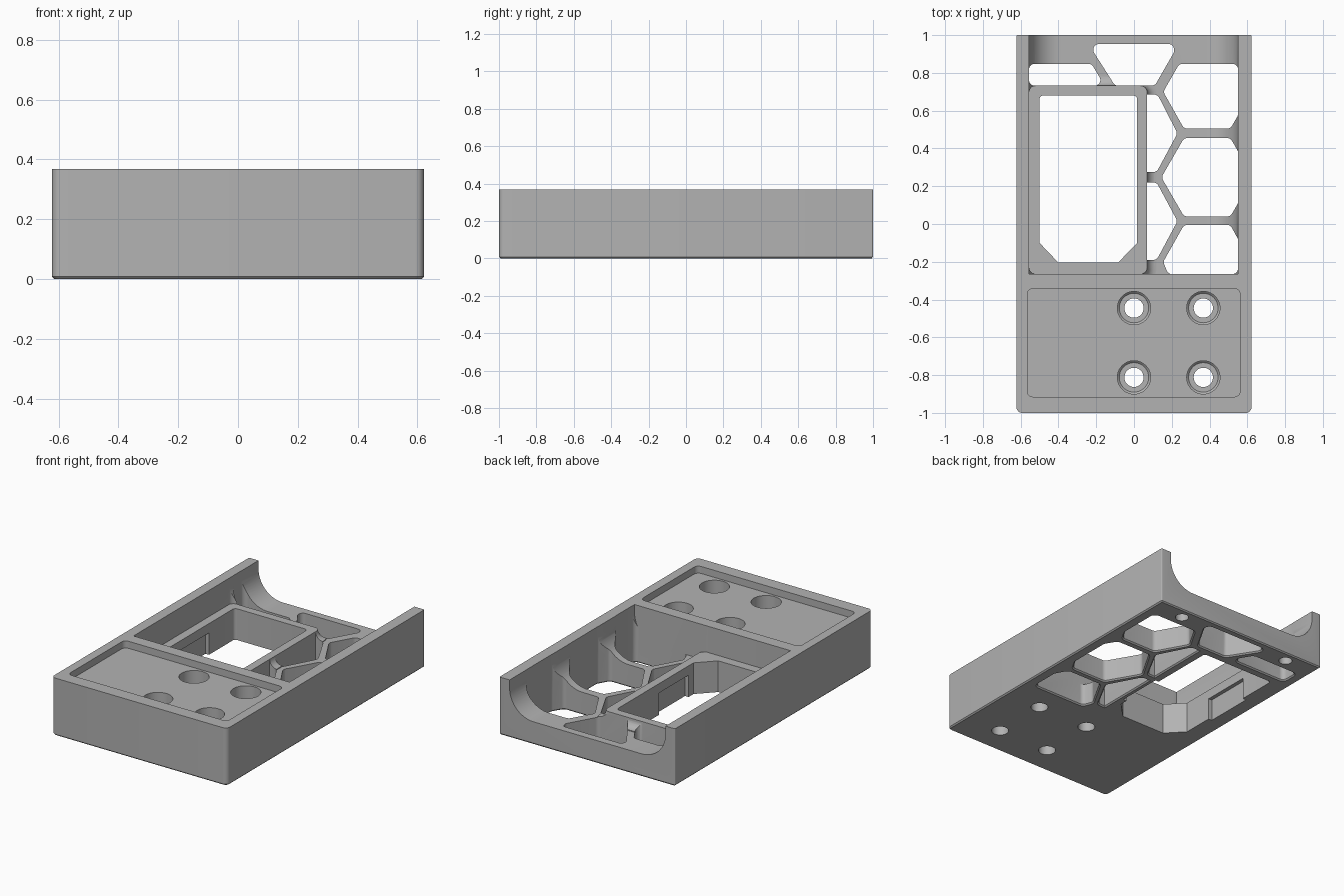
import bpy, bmesh, math
from mathutils import Vector

if "Cube" in bpy.data.objects:
    bpy.data.objects.remove(bpy.data.objects["Cube"])


def rounded(points, radii, steps=6):
    """Counter-clockwise outline with tangent-arc corners."""
    out = []
    n = len(points)
    if not isinstance(radii, (list, tuple)):
        radii = [radii] * n
    for i, r in enumerate(radii):
        p = Vector(points[i])
        a = (Vector(points[i - 1]) - p)
        b = (Vector(points[(i + 1) % n]) - p)
        if r <= 0:
            out.append(p)
            continue
        half = a.angle(b) / 2
        t = min(r / math.tan(half), a.length * 0.48, b.length * 0.48)
        r = t * math.tan(half)
        a.normalize()
        b.normalize()
        c = p + (a + b).normalized() * (r / math.sin(half))
        s, e = p + a * t - c, p + b * t - c
        sweep = s.angle_signed(e)
        for k in range(steps + 1):
            w = -sweep * k / steps
            out.append(c + Vector((s.x * math.cos(w) - s.y * math.sin(w),
                                   s.x * math.sin(w) + s.y * math.cos(w))))
    return out


def offset(outline, d):
    """Push a counter-clockwise outline outwards by d."""
    res = []
    n = len(outline)
    for i, p in enumerate(outline):
        a = (p - outline[i - 1]).normalized()
        b = (outline[(i + 1) % n] - p).normalized()
        na, nb = Vector((a.y, -a.x)), Vector((b.y, -b.x))
        res.append(p + (na + nb) * (d / max(0.3, 1 + na.dot(nb))))
    return res


def loft(name, outline, levels, along_y=False):
    """Solid through (height, outward offset) levels of one outline."""
    bm = bmesh.new()
    rings = []
    for h, d in levels:
        ring = offset(outline, d) if d else outline
        rings.append([bm.verts.new((p.x, h, p.y) if along_y else (p.x, p.y, h))
                      for p in ring])
    n = len(outline)
    for lo, hi in zip(rings, rings[1:]):
        for i in range(n):
            j = (i + 1) % n
            bm.faces.new((lo[i], lo[j], hi[j], hi[i]))
    bm.faces.new(rings[0][::-1])
    bm.faces.new(rings[-1])
    bmesh.ops.recalc_face_normals(bm, faces=bm.faces)
    me = bpy.data.meshes.new(name)
    bm.to_mesh(me)
    bm.free()
    ob = bpy.data.objects.new(name, me)
    bpy.context.collection.objects.link(ob)
    return ob


def rect(x0, x1, y0, y1):
    return [(x0, y0), (x1, y0), (x1, y1), (x0, y1)]


def circle(x, y, r, n=40):
    return [Vector((x + r * math.cos(2 * math.pi * i / n),
                    y + r * math.sin(2 * math.pi * i / n))) for i in range(n)]


def combine(target, tool, operation='DIFFERENCE'):
    m = target.modifiers.new(tool.name, 'BOOLEAN')
    m.operation, m.solver, m.object = operation, 'EXACT', tool
    bpy.context.view_layer.objects.active = target
    bpy.ops.object.modifier_apply(modifier=m.name)
    bpy.data.objects.remove(tool, do_unlink=True)


H, FLOOR, RING = 0.368, 0.145, 0.2

# Outer block: rounded front corners, small bottom chamfer
body = loft("tray_body", rounded(rect(-0.622, 0.622, -1, 1), [0.03, 0.03, 0.006, 0.006]),
            [(0, -0.008), (0.008, 0), (H, 0)])

# Rear channel with large fillets along both side walls
r = H - FLOOR - 0.005
channel = rounded([(-0.555, FLOOR), (0.55, FLOOR), (0.55, 0.5), (-0.555, 0.5)],
                  [r, r, 0, 0], 16)
combine(body, loft("channel", channel, [(-0.265, 0), (1.1, 0)], True))

# Raised frame with a concave skirt, and the clearance above it
frame = rounded(rect(-0.555, 0.07, -0.265, 0.732), 0.035)
skirt = [(0.1, 0.05)]
for k in range(7):
    a = math.pi / 2 * k / 6
    skirt.append((RING - 0.05 * math.sin(a), 0.05 * (1 - math.cos(a))))
skirt = [skirt[0]] + sorted(skirt[1:])
combine(body, loft("frame_skirt", frame, skirt), 'UNION')
combine(body, loft("frame_clearance", frame, [(RING, 0), (0.5, 0)]))

# Window through the frame, with a clip recess on each side
window = [Vector(p) for p in [(-0.4, -0.205), (-0.085, -0.205), (0.017, -0.1),
                              (0.017, 0.68), (-0.5, 0.68), (-0.5, -0.1)]]
window = rounded(window, [0, 0, 0, 0.02, 0.02, 0])
combine(body, loft("window", window, [(-0.1, 0), (0.5, 0)]))
for x0, x1, y0, y1 in [(-0.525, -0.45, 0.1, 0.42), (-0.03, 0.042, -0.05, 0.25)]:
    combine(body, loft("clip_recess", rounded(rect(x0, x1, y0, y1), 0),
                       [(-0.1, 0), (0.14, 0)]))

# Honeycomb openings
cells = [
    [(-0.1, 0.732), (0.11, 0.732), (0.215, 0.915), (0.205, 0.952), (-0.205, 0.952), (-0.22, 0.92)],
    [(-0.556, 0.732), (-0.155, 0.732), (-0.225, 0.848), (-0.556, 0.848)],
    [(0.265, 0.505), (0.51, 0.505), (0.551, 0.575), (0.551, 0.848), (0.24, 0.848), (0.155, 0.7)],
    [(0.07, 0.275), (0.12, 0.275), (0.23, 0.48), (0.125, 0.685), (0.07, 0.685)],
    [(0.265, 0.04), (0.51, 0.04), (0.551, 0.11), (0.551, 0.385), (0.51, 0.455), (0.265, 0.455), (0.145, 0.247)],
    [(0.07, -0.19), (0.12, -0.19), (0.23, 0.015), (0.12, 0.22), (0.07, 0.22)],
    [(0.18, -0.265), (0.551, -0.265), (0.551, -0.08), (0.51, -0.005), (0.265, -0.005), (0.155, -0.2)],
]
for pts in cells:
    rad = [0 if abs(x - 0.07) < 0.001 else 0.03 for x, y in pts]
    combine(body, loft("cell", rounded(pts, rad),
                       [(-0.01, 0.018), (0.008, 0), (0.5, 0)]))

# Shallow front recess with four counterbored holes
combine(body, loft("front_recess", rounded(rect(-0.565, 0.562, -0.915, -0.342), 0.03),
                   [(H - 0.045, 0), (0.5, 0)]))
for x in (0, 0.367):
    for y in (-0.445, -0.812):
        combine(body, loft("counterbore", circle(x, y, 0.088), [(0.1, -0.01), (0.11, 0), (0.5, 0)]))
        combine(body, loft("bolt_hole", circle(x, y, 0.051), [(-0.1, 0), (0.3, 0)]))

# Blind holes under the rear corners
for x in (-0.405, 0.405):
    combine(body, loft("blind_hole", circle(x, 0.93, 0.04), [(-0.1, 0), (0.1, 0)]))

# Single grey finish
grey = bpy.data.materials.new("grey")
grey.diffuse_color = (0.45, 0.45, 0.45, 1)
grey.use_nodes = True
grey.node_tree.nodes["Principled BSDF"].inputs["Base Color"].default_value = grey.diffuse_color
body.data.materials.clear()
body.data.materials.append(grey)
for p in body.data.polygons:
    p.material_index = 0
bpy.ops.object.select_all(action='DESELECT')
body.select_set(True)
bpy.context.view_layer.objects.active = body
bpy.ops.object.shade_smooth_by_angle(angle=math.radians(30))
